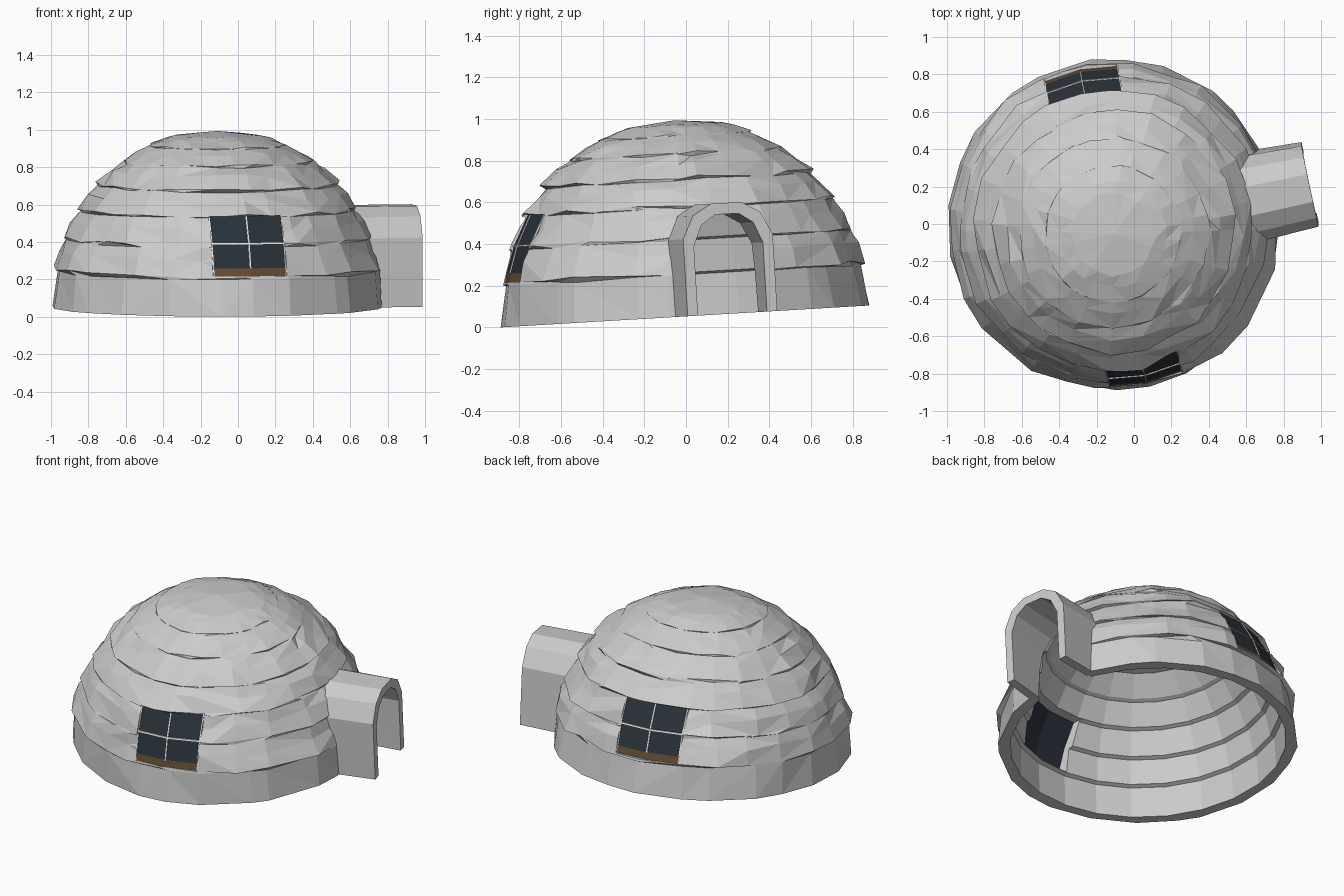
import bpy, bmesh, math, random
from mathutils import Matrix, Vector

if "Cube" in bpy.data.objects:
    bpy.data.objects.remove(bpy.data.objects["Cube"])

random.seed(7)
# whole model is turned and slightly tilted
PLACE = (Matrix.Translation((-0.11, 0, 0.053)) @ Matrix.Rotation(math.radians(3.4), 4, 'X')
         @ Matrix.Rotation(math.radians(12), 4, 'Z'))


def mat(name, c):
    m = bpy.data.materials.new(name)
    m.diffuse_color = (*c, 1)
    m.use_nodes = True
    m.node_tree.nodes["Principled BSDF"].inputs["Base Color"].default_value = m.diffuse_color
    return m


SNOW = mat("snow grey", (0.60, 0.60, 0.60))
GLASS = mat("dark glass", (0.022, 0.032, 0.042))
WHITE = mat("white bars", (0.9, 0.9, 0.9))
WOOD = mat("brown wood", (0.13, 0.075, 0.035))


def R(h):
    return 0.88 * math.sqrt(max(0, 1 - (h / 0.95) ** 2))


def finish(name, bm, m, spin=0):
    bmesh.ops.recalc_face_normals(bm, faces=bm.faces)
    me = bpy.data.meshes.new(name)
    bm.to_mesh(me)
    bm.free()
    me.transform(PLACE @ Matrix.Rotation(spin, 4, 'Z'))
    me.materials.append(m)
    ob = bpy.data.objects.new(name, me)
    bpy.context.collection.objects.link(ob)
    return ob


def bridge(bm, a, b, tri=False):
    n = len(a)
    for i in range(n):
        j = (i + 1) % n
        if tri:
            if random.random() < 0.5:
                bm.faces.new((a[i], a[j], b[j]))
                bm.faces.new((a[i], b[j], b[i]))
            else:
                bm.faces.new((a[i], a[j], b[i]))
                bm.faces.new((a[j], b[j], b[i]))
        else:
            bm.faces.new((a[i], a[j], b[j], b[i]))


# dome: rows of rough snow blocks outside, stepped rows inside
N = 24
ROWS = [0, 0.21, 0.375, 0.53, 0.665, 0.785, 0.87, 0.925]
bm = bmesh.new()


def ring(h, lo, hi, angs, dh=0.0, base=None):
    r = R(h) if base is None else base
    vs = []
    for a in angs:
        q = r + random.uniform(lo, hi)
        vs.append(bm.verts.new((q * math.cos(a), q * math.sin(a), h + random.uniform(-dh, dh))))
    return vs


step = 2 * math.pi / N
outer = []
for k in range(len(ROWS) - 1):
    h0, h1 = ROWS[k], ROWS[k + 1]
    s = 1 if k < 5 else 0.5
    angs = [(i + random.uniform(-0.3, 0.3)) * step for i in range(N)]
    outer.append(ring(h0, 0.002 if k else 0, 0.038 * s if k else 0.014, angs, 0.011 * s if k else 0))
    if k:
        outer.append(ring(h0 * 0.45 + h1 * 0.55, 0.0, 0.022 * s, angs, 0.012 * s))
    outer.append(ring(h1 - 0.012 * s, -0.008, 0.014 * s, angs, 0.006 * s))
for a, b in zip(outer, outer[1:]):
    bridge(bm, a, b, True)
top = bm.verts.new((0, 0, 0.942))
for i in range(N):
    bm.faces.new((outer[-1][i], outer[-1][(i + 1) % N], top))
angs = [i * step for i in range(N)]
inner = []
for k in range(5):
    h0, h1 = ROWS[k], ROWS[k + 1]
    inner.append(ring(h0, 0, 0, angs, 0, R(h0) - 0.06 - 0.01 * (k > 0)))
    inner.append(ring(h1 - 0.01, 0, 0, angs, 0, R(h1) - 0.045))
bridge(bm, outer[0], inner[0])
for a, b in zip(inner, inner[1:]):
    bridge(bm, a, b)
cap = bm.verts.new((0, 0, 0.86))
for i in range(N):
    bm.faces.new((inner[-1][i], inner[-1][(i + 1) % N], cap))
dome = finish("snow_dome", bm, SNOW)

# entrance tunnel profile: half arch mirrored
half = [(-0.22, 0), (-0.22, 0.2), (-0.22, 0.37), (-0.165, 0.48), (-0.075, 0.532)]
arch = half + [(-y, h) for y, h in reversed(half)]


def scaled(sy, sh):
    return [(y * sy, h * sh) for y, h in arch]


out_p, in_p = arch, scaled(0.77, 0.9)
section = out_p + in_p[::-1]
bm = bmesh.new()
near = [bm.verts.new((math.sqrt((R(h) - 0.04) ** 2 - y * y), y * 1.06, h)) for y, h in section]
far = [bm.verts.new((1.075, y, h)) for y, h in section]
bridge(bm, near, far)
m = len(arch)
for vs in (near, far):
    for i in range(m - 1):
        bm.faces.new((vs[i], vs[i + 1], vs[2 * m - 2 - i], vs[2 * m - 1 - i]))
finish("entrance_tunnel", bm, SNOW)


# cut the doorway and the two window holes
def prism(pts, x0, x1, spin):
    b = bmesh.new()
    u = [b.verts.new((x0, y, h)) for y, h in pts]
    v = [b.verts.new((x1, y, h)) for y, h in pts]
    bridge(b, u, v)
    b.faces.new(u)
    b.faces.new(v)
    return finish("cutter", b, SNOW, spin)


door = [(y, h if h else -0.1) for y, h in scaled(0.88, 0.95)]
W, H0, H1 = 0.2, 0.213, 0.53
hole = [(-W, H0), (W, H0), (W, H1), (-W, H1)]
bpy.context.view_layer.objects.active = dome
for pts, spin in ((door, 0), (hole, math.pi / 2), (hole, -math.pi / 2)):
    c = prism(pts, 0.45, 1.1, spin)
    c.hide_render = True
    mod = dome.modifiers.new("cut", 'BOOLEAN')
    mod.operation = 'DIFFERENCE'
    mod.solver = 'EXACT'
    mod.object = c
    bpy.ops.object.modifier_apply(modifier=mod.name)
    bpy.data.objects.remove(c)


# thin plate following the dome wall
def plate(name, x0, x1, h0, h1, off, m, spin, t=0.009):
    b = bmesh.new()
    lay = []
    for o in (off, off - t):
        lay.append([b.verts.new((x, -math.sqrt((R(h) + o) ** 2 - x * x), h))
                    for x, h in ((x0, h0), (x1, h0), (x1, h1), (x0, h1))])
    bridge(b, *lay)
    b.faces.new(lay[0])
    b.faces.new(lay[1])
    finish(name, b, m, spin)


# windows: four panes, bars, side frames and a wooden sill
for side, spin in (("front", 0), ("back", math.pi)):
    hm, hs, g = 0.385, 0.255, 0.004
    for x0, x1 in ((-W, 0), (0, W)):
        for h0, h1 in ((hs, hm), (hm, H1)):
            plate(side + "_pane", x0, x1, h0, h1, 0.0, GLASS, spin)
        plate(side + "_sill", x0, x1, H0, hs, 0.0, WOOD, spin)
        plate(side + "_cross_bar", x0, x1, hm - g, hm + g, 0.006, WHITE, spin, 0.008)
    for x, w, lo in ((0, g, hs), (-W + 0.003, 0.003, H0), (W - 0.003, 0.003, H0)):
        for h0, h1 in ((lo, hm), (hm, H1)):
            plate(side + "_upright_bar", x - w, x + w, h0, h1, 0.006, WHITE, spin, 0.008)
